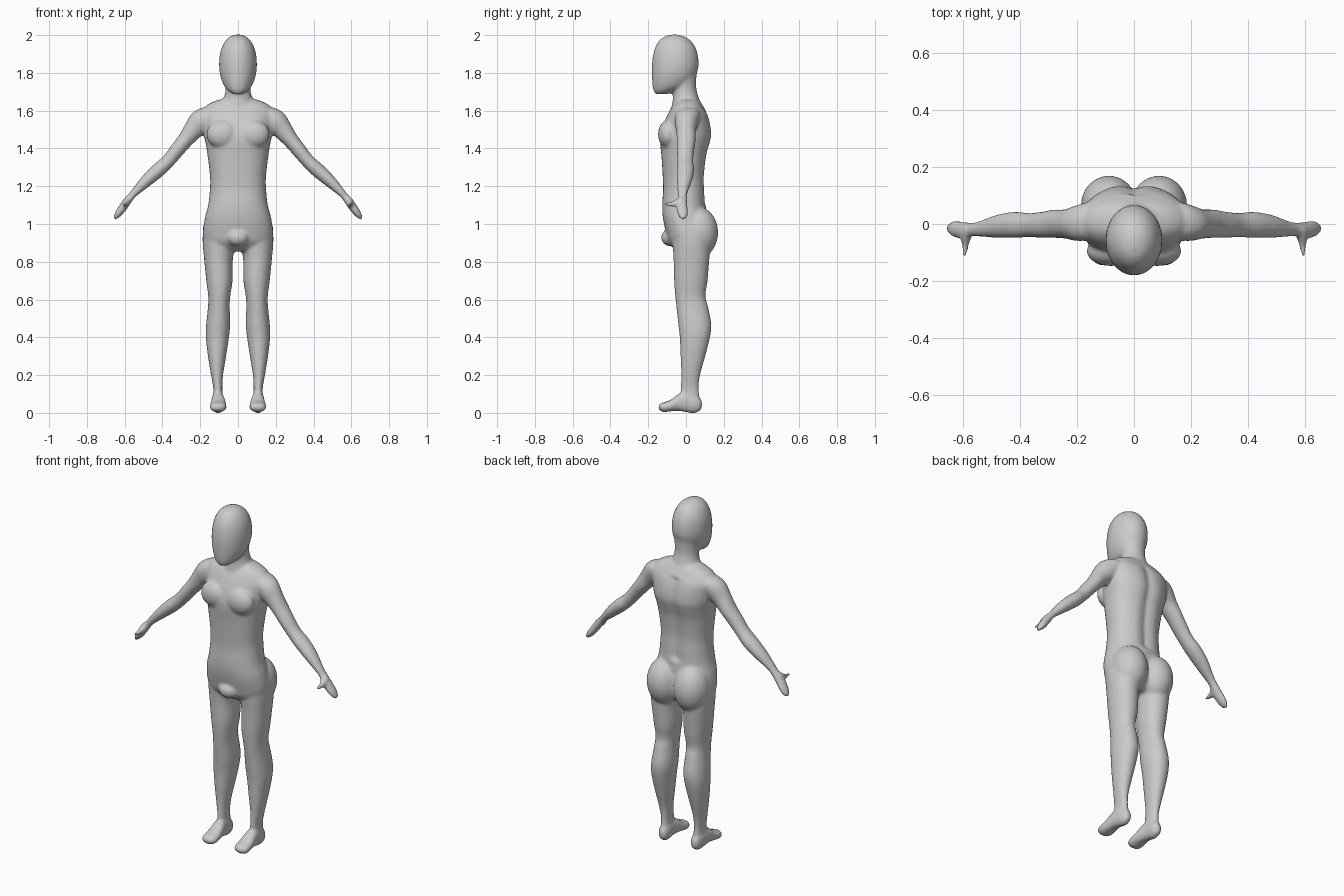
import bpy, bmesh
from math import sin, cos, pi, exp
from mathutils import Vector, Matrix

bm = bmesh.new()


def smooth_rows(rows, n=4):
    """Catmull-Rom interpolation between cross-section rows."""
    out = []
    for i in range(len(rows) - 1):
        p = [rows[max(0, min(len(rows) - 1, i + k))] for k in (-1, 0, 1, 2)]
        for s in range(n):
            t = s / n
            out.append([0.5 * (2 * b + (c - a) * t + (2 * a - 5 * b + 4 * c - d) * t * t
                               + (3 * b - a - 3 * c + d) * t ** 3) for a, b, c, d in zip(*p)])
    return out + [list(rows[-1])]


def loft(rows, place, power=1.0, groove=None, seg=40):
    """Rows are (t, u0, u1, v0, v1); place maps (t, u, v) to a 3D point."""
    rings = []
    for t, u0, u1, v0, v1 in smooth_rows(rows):
        ring = []
        for k in range(seg):
            a = 2 * pi * k / seg
            c, s = cos(a), sin(a)
            c, s = (abs(q) ** power * (1 if q > 0 else -1) for q in (c, s))
            u, v = (u0 + u1 + c * (u1 - u0)) / 2, (v0 + v1 + s * (v1 - v0)) / 2
            if groove and s > 0:
                v -= groove(t) * exp(-(u / 0.03) ** 2)
            ring.append(bm.verts.new(place(t, u, v)))
        rings.append(ring)
    for r, q in zip(rings, rings[1:]):
        for k in range(seg):
            j = (k + 1) % seg
            bm.faces.new((r[k], r[j], q[j], q[k]))
    bm.faces.new(rings[0])
    bm.faces.new(rings[-1])


def ball(center, radii):
    m = Matrix.Translation(center) @ Matrix.Diagonal((*radii, 1))
    bmesh.ops.create_uvsphere(bm, u_segments=32, v_segments=20, radius=1, matrix=m)


def upright(t, u, v):
    return (u, v, t)


def sym(rows):
    return [(z, -w, w, f, b) for z, w, f, b in rows]


# head
loft(sym([(2.003, .012, -.075, -.045), (1.992, .042, -.115, -.008), (1.965, .07, -.147, .03),
          (1.92, .091, -.168, .056), (1.87, .099, -.178, .066), (1.82, .099, -.181, .064),
          (1.77, .09, -.18, .045), (1.73, .073, -.177, .01), (1.705, .052, -.172, -.05),
          (1.687, .025, -.16, -.10)]), upright)

# neck
loft(sym([(1.82, .075, -.08, .06), (1.76, .068, -.075, .054), (1.71, .066, -.07, .056),
          (1.66, .078, -.07, .07), (1.60, .10, -.08, .09)]), upright)

# torso with spine groove
loft(sym([(1.668, .06, -.045, .055), (1.648, .13, -.055, .075), (1.62, .175, -.075, .093),
          (1.58, .192, -.097, .117), (1.53, .187, -.118, .132), (1.47, .18, -.135, .139),
          (1.42, .17, -.136, .128), (1.36, .161, -.13, .112), (1.25, .148, -.123, .1),
          (1.18, .149, -.121, .102), (1.1, .158, -.126, .105), (1.03, .176, -.122, .112),
          (.95, .185, -.105, .12), (.9, .17, -.09, .115), (.865, .12, -.055, .09),
          (.855, .08, -.03, .06)]), upright, 0.88,
     lambda z: 0.016 if 1.1 < z < 1.6 else 0.0)

# groin
ball((0, -.085, .928), (.058, .046, .046))

for side in (1, -1):
    # chest and buttock
    ball((side * .082, -.095, 1.475), (.085, .053, .075))
    ball((side * .088, .065, .955), (.099, .105, .135))

    # leg
    loft([(1.04, .06, .165, -.07, .11), (.98, .03, .184, -.075, .12), (.9, .012, .187, -.072, .13),
          (.82, .027, .18, -.066, .124), (.7, .029, .168, -.063, .114), (.62, .041, .158, -.057, .103),
          (.56, .044, .159, -.051, .117), (.47, .041, .168, -.041, .134), (.4, .048, .17, -.033, .127),
          (.3, .063, .159, -.029, .102), (.2, .079, .143, -.025, .075), (.13, .083, .131, -.028, .068),
          (.07, .08, .132, -.03, .072), (.03, .09, .125, -.02, .06)],
         lambda t, u, v: (side * u, v, t), 0.95)

    # foot
    loft([(.085, .095, .115, .025, .06), (.07, .08, .13, .008, .085), (.04, .074, .137, -.002, .1),
          (0, .074, .139, .004, .115), (-.04, .067, .142, .010, .1), (-.08, .061, .148, .008, .07),
          (-.115, .061, .149, .004, .057), (-.135, .07, .141, .01, .05), (-.145, .09, .12, .02, .04)],
         lambda t, u, v: (side * u, t, v), 0.9)

    # arm and hand, along a slanted axis
    loft([(-.08, -.04, .02, -.04, .06), (-.05, -.06, .045, -.055, .075), (0, -.07, .06, -.06, .066),
          (.06, -.056, .05, -.052, .052), (.13, -.048, .036, -.049, .051), (.2, -.047, .031, -.049, .043),
          (.27, -.046, .026, -.047, .039), (.34, -.041, .036, -.049, .043), (.42, -.026, .041, -.049, .033),
          (.5, -.009, .037, -.046, .012), (.54, -.004, .034, -.044, .007), (.6, -.011, .034, -.052, .008),
          (.65, -.012, .027, -.047, .011), (.68, -.006, .018, -.036, .005), (.692, 0, .01, -.028, -.005)],
         lambda t, u, v: (side * (.2 + .654 * t + .756 * u), v, 1.545 - .756 * t + .654 * u))

    # thumb
    loft([(-.02, .565, .61, 1.095, 1.15), (-.05, .573, .61, 1.09, 1.135), (-.075, .581, .606, 1.09, 1.12),
          (-.1, .585, .604, 1.095, 1.114), (-.117, .59, .602, 1.099, 1.111)],
         lambda t, u, v: (side * u, t, v), seg=20)

# fuse every part into one continuous skin
bmesh.ops.recalc_face_normals(bm, faces=bm.faces)
mesh = bpy.data.meshes.new("human_figure")
bm.to_mesh(mesh)
bm.free()
body = bpy.data.objects.new("human_figure", mesh)
bpy.context.collection.objects.link(body)
remesh = body.modifiers.new("fuse", 'REMESH')
remesh.mode = 'VOXEL'
remesh.voxel_size = 0.008
remesh.use_smooth_shade = True
soften = body.modifiers.new("soften", 'SMOOTH')
soften.factor = 0.5
soften.iterations = 8
